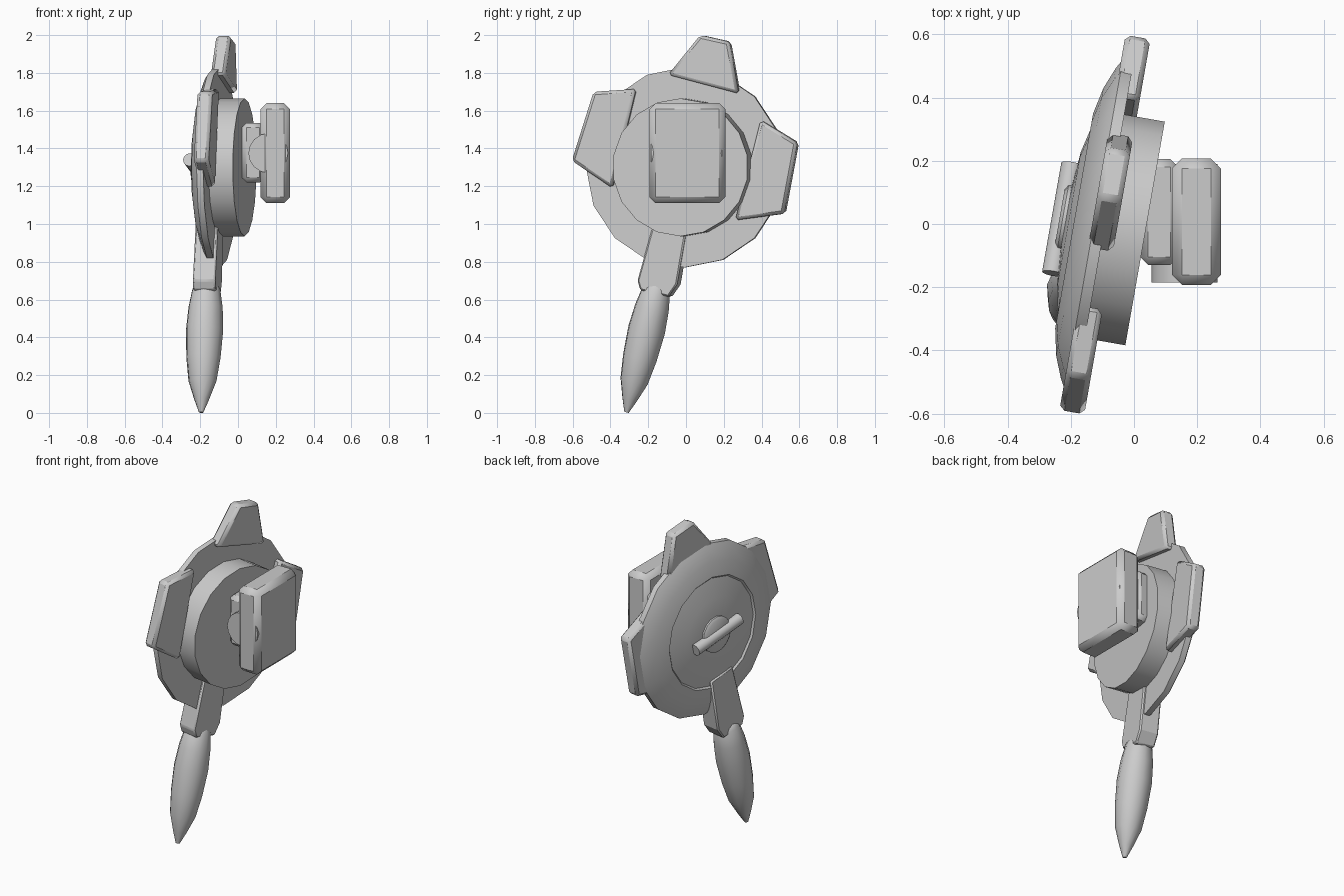
import bpy, bmesh, math
from mathutils import Matrix, Vector

if "Cube" in bpy.data.objects:
    bpy.data.objects.remove(bpy.data.objects["Cube"])

grey = bpy.data.materials.new("plain_grey")
grey.use_nodes = True
COLOUR = (0.6, 0.6, 0.6, 1)
grey.diffuse_color = COLOUR
grey.node_tree.nodes["Principled BSDF"].inputs["Base Color"].default_value = COLOUR

# The wheel frame: x is the wheel axle, turned slightly about the vertical
WHEEL = Matrix.Translation((0.035, -0.03, 1.3)) @ Matrix.Rotation(math.radians(-10), 4, 'Z')
AXLE = WHEEL @ Matrix.Rotation(math.radians(90), 4, 'Y')


def finish(name, bm, matrix, bevel=0.0, smooth=35):
    bmesh.ops.recalc_face_normals(bm, faces=bm.faces)
    mesh = bpy.data.meshes.new(name)
    bm.to_mesh(mesh)
    bm.free()
    mesh.materials.append(grey)
    obj = bpy.data.objects.new(name, mesh)
    bpy.context.collection.objects.link(obj)
    obj.matrix_world = matrix
    if bevel:
        mod = obj.modifiers.new("bevel", 'BEVEL')
        mod.width = bevel
        mod.segments = 1
    bpy.ops.object.select_all(action='DESELECT')
    obj.select_set(True)
    bpy.context.view_layer.objects.active = obj
    bpy.ops.object.shade_smooth_by_angle(angle=math.radians(smooth))
    return obj


def lathe(name, profile, sides, matrix, smooth=35):
    """Turn (radius, height) points around z, with capped ends."""
    bm = bmesh.new()
    rings = []
    for r, h in profile:
        rings.append([bm.verts.new((r * math.cos(a), r * math.sin(a), h))
                      for a in (2 * math.pi * i / sides for i in range(sides))])
    for low, high in zip(rings, rings[1:]):
        for i in range(sides):
            j = (i + 1) % sides
            bm.faces.new((low[i], low[j], high[j], high[i]))
    bm.faces.new(rings[0])
    bm.faces.new(rings[-1])
    return finish(name, bm, matrix, smooth=smooth)


def plate(name, outline, back, front, bevel):
    """Extrude a (y, z) outline along the wheel axle."""
    bm = bmesh.new()
    face = bm.faces.new([bm.verts.new((back, (y + 0.007) / 0.985, z - 1.3)) for y, z in outline])
    top = bmesh.ops.extrude_face_region(bm, geom=[face])
    verts = [g for g in top["geom"] if isinstance(g, bmesh.types.BMVert)]
    bmesh.ops.translate(bm, verts=verts, vec=(front - back, 0, 0))
    return finish(name, bm, WHEEL, bevel, 20)


def block(name, low, high, bevel):
    low, high = Vector(low), Vector(high)
    bm = bmesh.new()
    bmesh.ops.create_cube(bm, size=1)
    bmesh.ops.scale(bm, verts=bm.verts, vec=high - low)
    return finish(name, bm, Matrix.Translation((low + high) / 2), bevel, 20)


# Wheel body
lathe("drum", [(0.365, -0.16), (0.365, 0)], 18, AXLE)
lathe("disc", [(0.53, -0.13), (0.53, -0.165), (0.5, -0.182), (0.43, -0.21), (0.345, -0.228),
               (0.335, -0.218), (0.22, -0.245), (0.1, -0.255)], 16, AXLE)

# Back hub with a crossbar
lathe("hub_cap", [(0.11, -0.22), (0.11, -0.265), (0.095, -0.275)], 16, AXLE)
bar = WHEEL @ Matrix.Translation((-0.265, 0, 0)) @ Matrix.Rotation(math.radians(-103), 4, 'X')
lathe("hub_bar", [(0.035, -0.18), (0.035, 0.18)], 12, bar)

# Rim vanes
VANES = {
    "top_vane": [(-0.09, 1.79), (0.08, 2.0), (0.235, 1.965), (0.285, 1.69)],
    "front_vane": [(-0.6, 1.335), (-0.485, 1.7), (-0.26, 1.715), (-0.385, 1.19)],
    "back_vane": [(0.4, 1.55), (0.595, 1.43), (0.525, 1.055), (0.265, 1.02)],
}
for name, outline in VANES.items():
    plate(name, outline, -0.17, -0.09, 0.016)

# Lower arm and handle
plate("arm", [(-0.16, 1.04), (-0.255, 0.7), (-0.24, 0.65), (-0.09, 0.615), (-0.045, 0.68), (0.01, 1.0)],
      -0.235, -0.115, 0.008)
foot, head = Vector((-0.195, -0.315, 0.003)), Vector((-0.165, -0.14, 0.72))
aim = (head - foot).to_track_quat('Z', 'Y').to_matrix().to_4x4()
lathe("handle", [(0.012, 0), (0.04, 0.07), (0.075, 0.17), (0.092, 0.3), (0.1, 0.45), (0.092, 0.57),
                 (0.075, 0.67), (0.045, 0.72)], 12, Matrix.Translation(foot) @ aim, 60)

# Front pad on its mount
block("pad", (0.12, -0.193, 1.11), (0.275, 0.208, 1.64), 0.032)
block("mount", (0.02, -0.13, 1.22), (0.14, 0.205, 1.535), 0.025)
pivot = Matrix.Translation((0.16, 0, 1.375)) @ Matrix.Rotation(math.radians(-90), 4, 'X')
lathe("pivot", [(0.105, -0.185), (0.105, 0.19)], 16, pivot)
